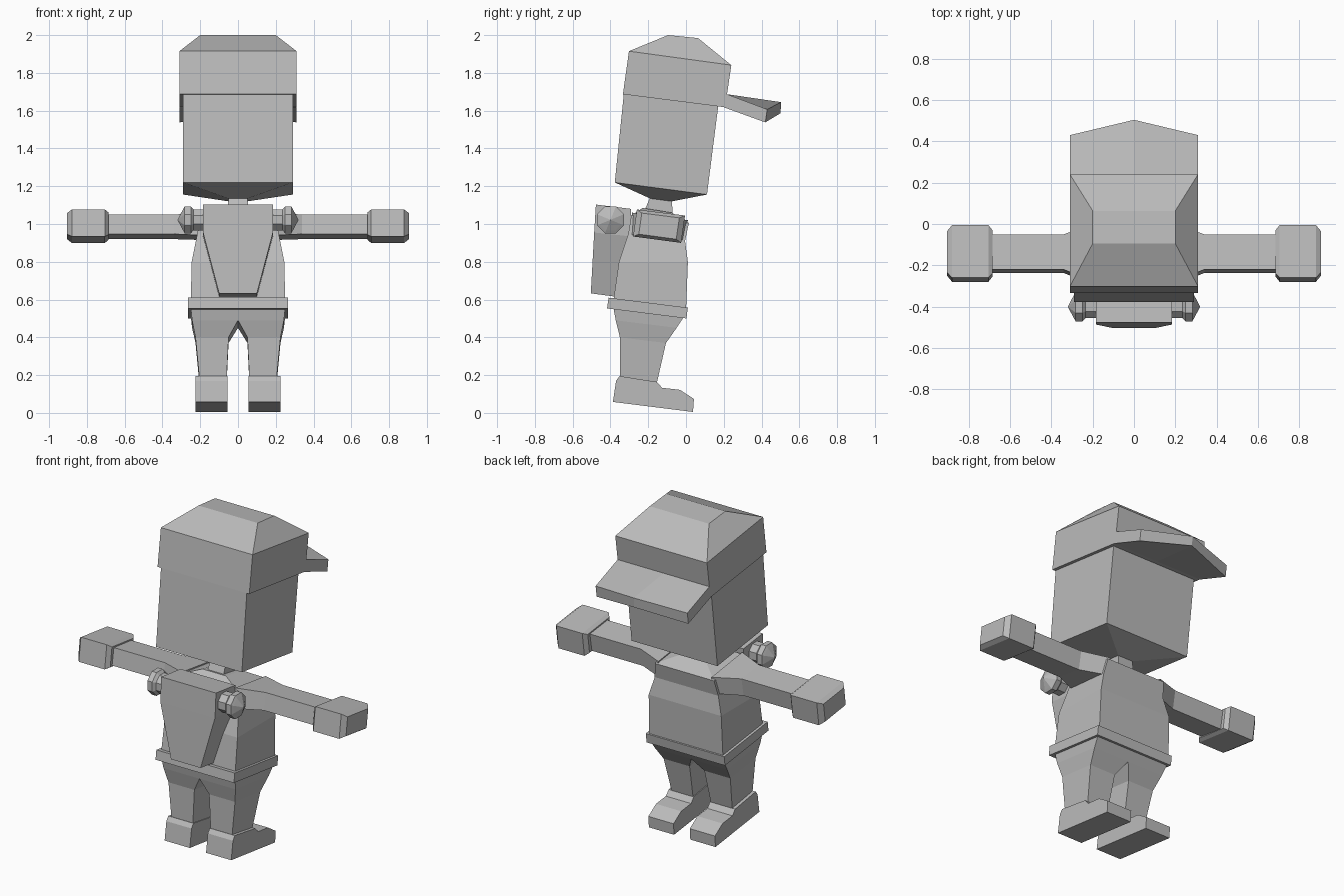
import bpy, bmesh, math

cube = bpy.data.objects.get("Cube")
if cube:
    bpy.data.objects.remove(cube, do_unlink=True)

GREY = (0.5, 0.5, 0.5, 1.0)
grey = bpy.data.materials.new("plain grey")
grey.use_nodes = True
grey.diffuse_color = GREY
grey.node_tree.nodes["Principled BSDF"].inputs["Base Color"].default_value = GREY


def loft(name, rings, mirror=False):
    """Skin a closed solid through rings of points with equal counts."""
    bm = bmesh.new()
    loops = [[bm.verts.new(p) for p in ring] for ring in rings]
    n = len(loops[0])
    for a, b in zip(loops, loops[1:]):
        for i in range(n):
            j = (i + 1) % n
            bm.faces.new((a[i], a[j], b[j], b[i]))
    bm.faces.new(loops[0])
    bm.faces.new(loops[-1])
    bmesh.ops.remove_doubles(bm, verts=bm.verts, dist=0.0005)
    bmesh.ops.recalc_face_normals(bm, faces=bm.faces)
    mesh = bpy.data.meshes.new(name)
    bm.to_mesh(mesh)
    bm.free()
    mesh.materials.append(grey)
    ob = bpy.data.objects.new(name, mesh)
    bpy.context.collection.objects.link(ob)
    if mirror:
        ob.modifiers.new("mirror", "MIRROR")
    return ob


def slab(x0, x1, front, back):
    """Tilted rectangle between x0 and x1; front and back are (y, z)."""
    return [(x0, *front), (x1, *front), (x1, *back), (x0, *back)]


def level(hw, front, back):
    return slab(-hw, hw, front, back)


def section(x, corners, scale=1.0):
    """Cross-section at x, scaled about its middle."""
    cy = sum(c[0] for c in corners) / len(corners)
    cz = sum(c[1] for c in corners) / len(corners)
    return [(x, cy + (y - cy) * scale, cz + (z - cz) * scale) for y, z in corners]


# Head with a pointed underside, and neck
loft("head", [
    level(0.29, (-0.328, 1.70), (0.172, 1.635)),
    level(0.29, (-0.377, 1.22), (0.111, 1.156)),
    level(0.05, (-0.19, 1.135), (-0.075, 1.12)),
])
loft("neck", [
    level(0.05, (-0.19, 1.14), (-0.075, 1.125)),
    level(0.055, (-0.22, 1.07), (-0.07, 1.05)),
])

# Cap crown with bevelled top
loft("cap_crown", [
    level(0.31, (-0.334, 1.687), (0.207, 1.618)),
    level(0.31, (-0.302, 1.915), (0.24, 1.841)),
    level(0.20, (-0.095, 2.0), (0.064, 1.984)),
])

# Cap brim, with a raised point in the middle
loft("cap_brim", [
    [(x, 0.20, 1.618), (x, 0.217, 1.687), (x, yt, zt), (x, yb, zb)]
    for x, yt, zt, yb, zb in (
        (-0.31, 0.43, 1.607, 0.42, 1.538),
        (0.0, 0.504, 1.645, 0.50, 1.586),
        (0.31, 0.43, 1.607, 0.42, 1.538))
])

# Torso and belt
loft("torso", [
    level(0.08, (-0.23, 1.085), (-0.075, 1.06)),
    level(0.20, (-0.29, 1.045), (0.015, 1.005)),
    level(0.215, (-0.305, 0.95), (-0.005, 0.91)),
    level(0.245, (-0.355, 0.80), (0.01, 0.80)),
    level(0.25, (-0.385, 0.59), (0.0, 0.54)),
])
loft("belt", [
    level(0.265, (-0.41, 0.61), (0.01, 0.557)),
    level(0.265, (-0.418, 0.553), (0.002, 0.50)),
])

# Arms flaring into the shoulders, and block hands
shoulder = [(-0.285, 1.06), (0.01, 1.02), (-0.005, 0.915), (-0.30, 0.94)]
arm = [(-0.22, 1.05), (-0.05, 1.03), (-0.07, 0.92), (-0.237, 0.947)]
hand = [(-0.26, 1.077), (-0.005, 1.045), (-0.026, 0.90), (-0.28, 0.934)]
loft("arm", [section(0.18, shoulder), section(0.34, arm), section(0.70, arm)], True)
loft("hand", [section(0.685, hand, 0.82), section(0.705, hand),
              section(0.88, hand), section(0.905, hand, 0.78)], True)

# Legs joined at the crotch
loft("leg", [
    slab(0.0, 0.25, (-0.385, 0.56), (-0.01, 0.51)),
    slab(0.0, 0.243, (-0.372, 0.49), (-0.05, 0.45)),
    slab(0.05, 0.225, (-0.35, 0.40), (-0.106, 0.37)),
    slab(0.06, 0.205, (-0.35, 0.19), (-0.154, 0.16)),
], True)

# Feet: side profile extruded across the width
foot = [(-0.352, 0.195), (-0.37, 0.17), (-0.387, 0.058), (0.037, 0.005),
        (0.042, 0.074), (-0.032, 0.122), (-0.127, 0.133), (-0.154, 0.164)]
loft("foot", [section(0.055, foot), section(0.225, foot)], True)

# Backpack tapering to the bottom
loft("backpack", [
    level(0.185, (-0.477, 1.103), (-0.29, 1.08)),
    level(0.185, (-0.486, 0.955), (-0.30, 0.935)),
    level(0.10, (-0.504, 0.633), (-0.37, 0.615)),
])

# Eight-sided pods on the sides of the backpack
pod = [(0.17, 0.06), (0.235, 0.06), (0.25, 0.077), (0.282, 0.077),
       (0.29, 0.062), (0.32, 0.0)]
loft("backpack_pod", [
    [(x, -0.40 + r * math.cos(math.tau * (i + 0.5) / 8),
      1.022 + r * math.sin(math.tau * (i + 0.5) / 8)) for i in range(8)]
    for x, r in pod[:-1] + [(0.32, 0.001)]
], True)
